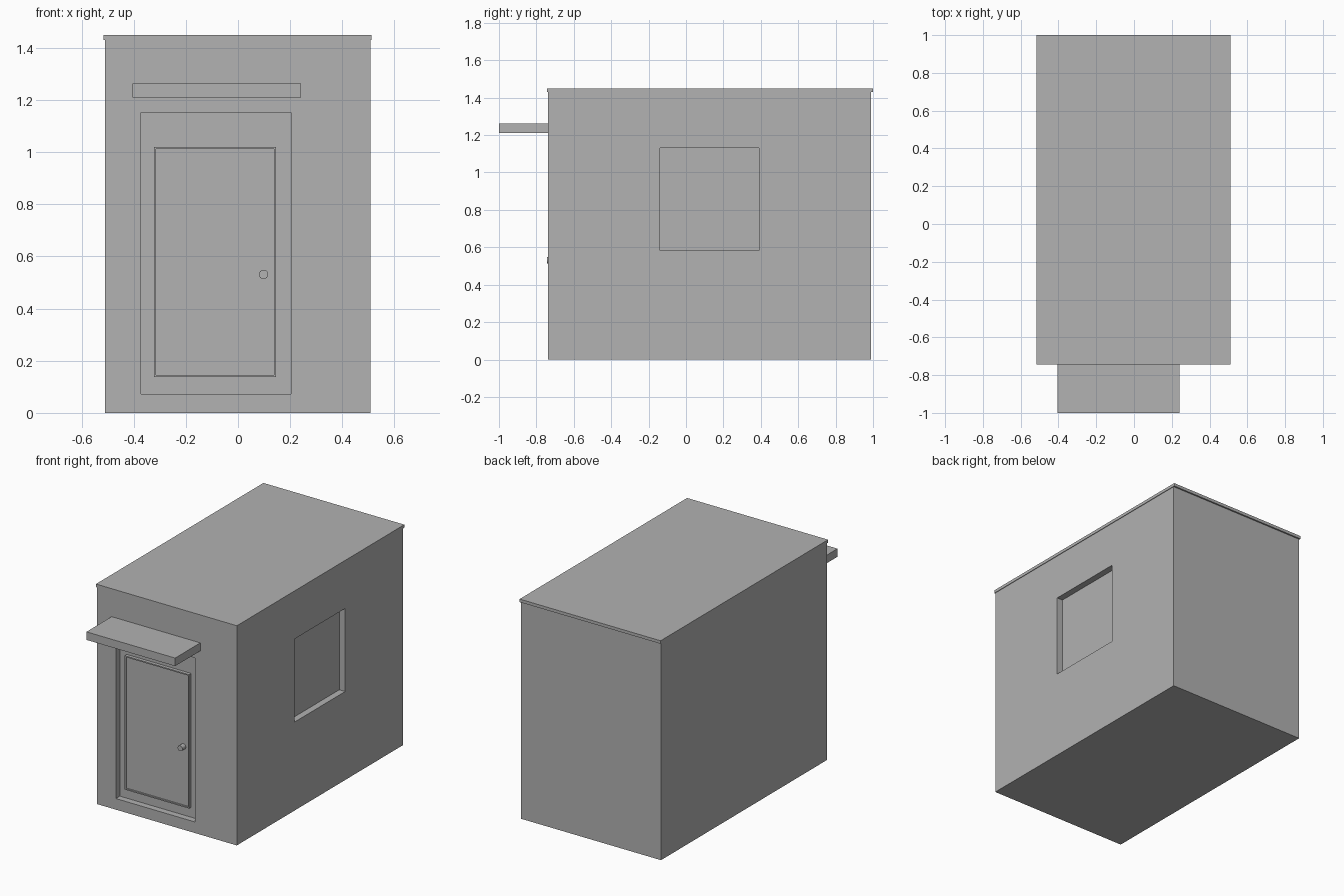
import bpy
from math import pi

if "Cube" in bpy.data.objects:
    bpy.data.objects.remove(bpy.data.objects["Cube"], do_unlink=True)

# Single grey finish
grey = bpy.data.materials.new("plain_grey")
grey.use_nodes = True
COLOUR = (0.445, 0.445, 0.445, 1)
grey.diffuse_color = COLOUR
grey.node_tree.nodes["Principled BSDF"].inputs["Base Color"].default_value = COLOUR


def box(name, x, y, z):
    """Box spanning the (low, high) range on each axis."""
    bpy.ops.mesh.primitive_cube_add(size=1)
    ob = bpy.context.object
    ob.name = ob.data.name = name
    spans = (x, y, z)
    centre = [(lo + hi) / 2 for lo, hi in spans]
    size = [hi - lo for lo, hi in spans]
    for v in ob.data.vertices:
        v.co = [c + s * p for c, s, p in zip(centre, size, v.co)]
    ob.data.materials.append(grey)
    return ob


def carve(ob, x, y, z):
    """Cut a box-shaped recess out of an object."""
    cutter = box("cutter", x, y, z)
    cutter.hide_render = True
    mod = ob.modifiers.new("recess", 'BOOLEAN')
    mod.operation = 'DIFFERENCE'
    mod.solver = 'EXACT'
    mod.object = cutter
    bpy.context.view_layer.objects.active = ob
    bpy.ops.object.modifier_apply(modifier=mod.name)
    bpy.data.objects.remove(cutter, do_unlink=True)


FRONT, SIDE, EAVES = -0.738, 0.508, 1.43
BACK_OF_RECESS = FRONT + 0.042

# Hut body with a door recess in front and a window recess on one side
body = box("hut_body", (-0.511, SIDE), (FRONT, 0.99), (0, EAVES))
carve(body, (-0.373, 0.204), (FRONT - 0.1, BACK_OF_RECESS), (0.073, 1.153))
carve(body, (SIDE - 0.043, SIDE + 0.1), (-0.139, 0.39), (0.583, 1.13))

# Thin flat roof with a slight overhang
box("roof", (-0.515, 0.512), (-0.743, 1.0), (EAVES, 1.45))

# Canopy over the door
box("door_canopy", (-0.404, 0.242), (-1.0, FRONT), (1.21, 1.263))

# Door slab with a shallow sunken panel
door = box("door", (-0.323, 0.146), (FRONT + 0.02, BACK_OF_RECESS), (0.138, 1.02))
carve(door, (-0.315, 0.138), (FRONT - 0.1, FRONT + 0.03), (0.146, 1.012))

# Round door knob
bpy.ops.mesh.primitive_cylinder_add(vertices=16, radius=0.018, depth=0.036,
                                    location=(0.098, FRONT + 0.013, 0.531),
                                    rotation=(pi / 2, 0, 0))
knob = bpy.context.object
knob.name = "door_knob"
knob.data.materials.append(grey)
bpy.ops.object.shade_smooth_by_angle()
